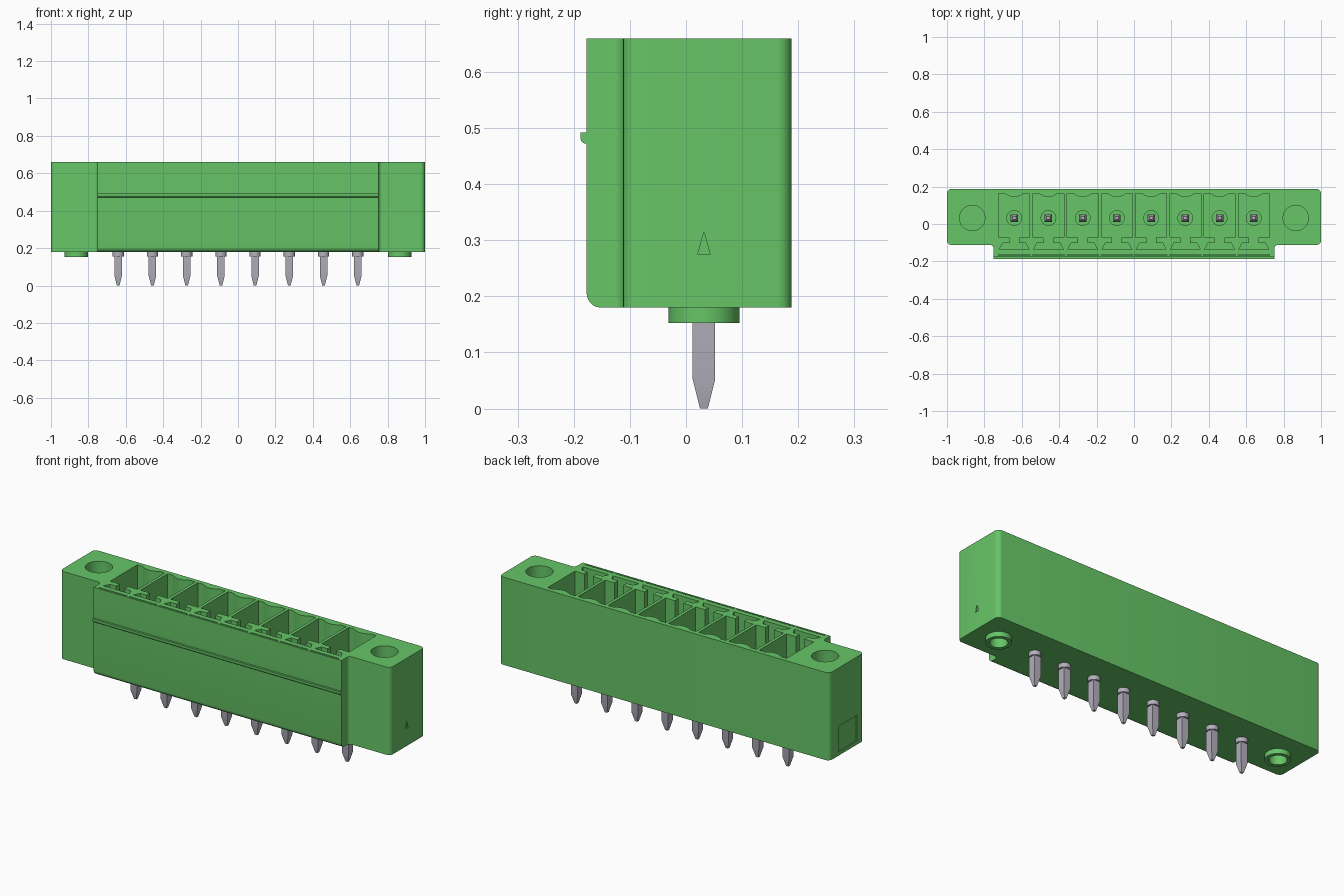
import bpy, bmesh, math
from mathutils import Matrix

old = bpy.data.objects.get("Cube")
if old:
    bpy.data.objects.remove(old, do_unlink=True)


def material(name, rgb):
    m = bpy.data.materials.new(name)
    m.use_nodes = True
    m.diffuse_color = (*rgb, 1)
    m.node_tree.nodes["Principled BSDF"].inputs["Base Color"].default_value = (*rgb, 1)
    return m


GREEN = material("green plastic", (0.135, 0.56, 0.135))
METAL = material("tinned metal", (0.46, 0.44, 0.51))

BOTTOM, TOP = 0.18, 0.66
PITCH, PIN_Y, FLOOR = 0.183, 0.032, 0.28
EAR_X = 0.865
CELLS = [(i - 3.5) * PITCH for i in range(8)]
ALONG_X = Matrix(((0, 0, 1, 0), (1, 0, 0, 0), (0, 1, 0, 0), (0, 0, 0, 1)))


def prism(bm, pts, lo, hi, matrix=Matrix()):
    """Extrude a closed outline from lo to hi along the local z axis."""
    a = [bm.verts.new(matrix @ Matrix.Translation((x, y, lo)).translation) for x, y in pts]
    b = [bm.verts.new(matrix @ Matrix.Translation((x, y, hi)).translation) for x, y in pts]
    n = len(pts)
    faces = [bm.faces.new(a[::-1]), bm.faces.new(b)]
    for i in range(n):
        j = (i + 1) % n
        faces.append(bm.faces.new((a[i], a[j], b[j], b[i])))
    bmesh.ops.recalc_face_normals(bm, faces=faces)


def lathe(bm, profile, n, x=0, y=0, caps=True, turn=0.0):
    """Stack rings of (radius, z) and skin them."""
    rings = [[bm.verts.new((x + r * math.cos(turn + math.tau * k / n),
                            y + r * math.sin(turn + math.tau * k / n), z))
              for k in range(n)] for r, z in profile]
    faces = []
    for a, b in zip(rings, rings[1:]):
        for k in range(n):
            j = (k + 1) % n
            faces.append(bm.faces.new((a[k], a[j], b[j], b[k])))
    if caps:
        faces += [bm.faces.new(rings[0][::-1]), bm.faces.new(rings[-1])]
    bmesh.ops.recalc_face_normals(bm, faces=faces)


def box(x0, x1, y0, y1):
    return [(x0, y0), (x1, y0), (x1, y1), (x0, y1)]


def arc(cx, cy, r, start, end, steps=6):
    return [(cx + r * math.cos(math.radians(start + (end - start) * k / steps)),
             cy + r * math.sin(math.radians(start + (end - start) * k / steps)))
            for k in range(steps + 1)]


def finish(bm, name, mat):
    me = bpy.data.meshes.new(name)
    bm.to_mesh(me)
    bm.free()
    me.materials.append(mat)
    ob = bpy.data.objects.new(name, me)
    bpy.context.collection.objects.link(ob)
    return ob


def smooth(ob):
    bpy.ops.object.select_all(action='DESELECT')
    ob.select_set(True)
    bpy.context.view_layer.objects.active = ob
    bpy.ops.object.shade_smooth_by_angle(angle=math.radians(32))


# Housing: rounded outline with a forward block, mirrored about x = 0
R = 0.025
half = ([(0.75, -0.177)] + arc(0.77, -0.132, 0.02, 180, 90)
        + arc(1 - R, -0.112 + R, R, -90, 0) + arc(1 - R, 0.188 - R, R, 0, 90))
outline = half + [(-x, y) for x, y in reversed(half)]
bm = bmesh.new()
prism(bm, outline, BOTTOM, TOP)
lower_edge = [e for e in bm.edges
              if all(abs(v.co.y + 0.177) < 1e-4 and v.co.z < BOTTOM + 1e-4 for v in e.verts)]
bmesh.ops.bevel(bm, geom=lower_edge, offset=0.025, segments=5, profile=0.5, affect='EDGES')
housing = finish(bm, "housing", GREEN)

# Cutters: keyed pockets, rim grooves, ear holes and end recesses
bm = bmesh.new()
side = [(0.026, -0.072), (0.083, -0.072), (0.083, 0.163), (0.05, 0.163),
        (0.038, 0.155), (0.02, 0.147)]
key = [(0.08, -0.136), (0.062, -0.102), (0.026, -0.102)]
right = key + side
pocket = right + [(0, 0.144)] + [(-x, y) for x, y in reversed(right)]
for cx in CELLS:
    prism(bm, [(cx + x, y) for x, y in pocket], FLOOR, TOP + 0.1)
    prism(bm, box(cx - 0.085, cx + 0.085, -0.169, -0.163), TOP - 0.015, TOP + 0.1)
for s in (-1, 1):
    lathe(bm, [(0.068, 0.32), (0.068, TOP + 0.1)], 32, s * EAR_X, PIN_Y)
    lathe(bm, [(0.044, 0.1), (0.044, 0.25)], 32, s * EAR_X, PIN_Y)
prism(bm, [(0.021, 0.275), (0.043, 0.275), (0.032, 0.315)], 0.994, 1.1, ALONG_X)
prism(bm, box(-0.05, 0.11, 0.2, 0.34), -1.1, -0.995, ALONG_X)
cutter = finish(bm, "housing_cutter", GREEN)
cutter.hide_render = True

mod = housing.modifiers.new("cavities", 'BOOLEAN')
mod.operation, mod.solver, mod.object = 'DIFFERENCE', 'EXACT', cutter
bpy.ops.object.select_all(action='DESELECT')
housing.select_set(True)
bpy.context.view_layer.objects.active = housing
bpy.ops.object.modifier_apply(modifier=mod.name)
bpy.data.objects.remove(cutter, do_unlink=True)
smooth(housing)

# Latching ridge along the front, rounded underneath
bm = bmesh.new()
ridge = [(-0.176, 0.492), (-0.188, 0.492)] + arc(-0.178, 0.482, 0.010, 180, 270, 4) + [(-0.176, 0.472)]
prism(bm, ridge, -0.75, 0.75, ALONG_X)
smooth(finish(bm, "latch_ridge", GREEN))

# Hollow collars under the mounting ears
for s, label in ((1, "left"), (-1, "right")):
    bm = bmesh.new()
    lathe(bm, [(0.044, BOTTOM), (0.044, 0.153), (0.063, 0.153), (0.063, BOTTOM)],
          32, s * EAR_X, PIN_Y, caps=False)
    smooth(finish(bm, label + "_ear_collar", GREEN))

# Contact pins with tapered ends and round shoulders, and a boss in each pocket
for i, cx in enumerate(CELLS):
    bm = bmesh.new()
    q = math.sqrt(2)
    lathe(bm, [(0.007 * q, 0), (0.02 * q, 0.052), (0.02 * q, 0.55), (0.009 * q, 0.58)],
          4, cx, PIN_Y, turn=math.pi / 4)
    lathe(bm, [(0.03, 0.156), (0.03, 0.185)], 20, cx, PIN_Y)
    smooth(finish(bm, f"contact_pin_{i + 1}", METAL))
    bm = bmesh.new()
    lathe(bm, [(0.042, FLOOR - 0.01), (0.042, FLOOR + 0.015)], 24, cx, PIN_Y)
    smooth(finish(bm, f"pin_boss_{i + 1}", GREEN))
